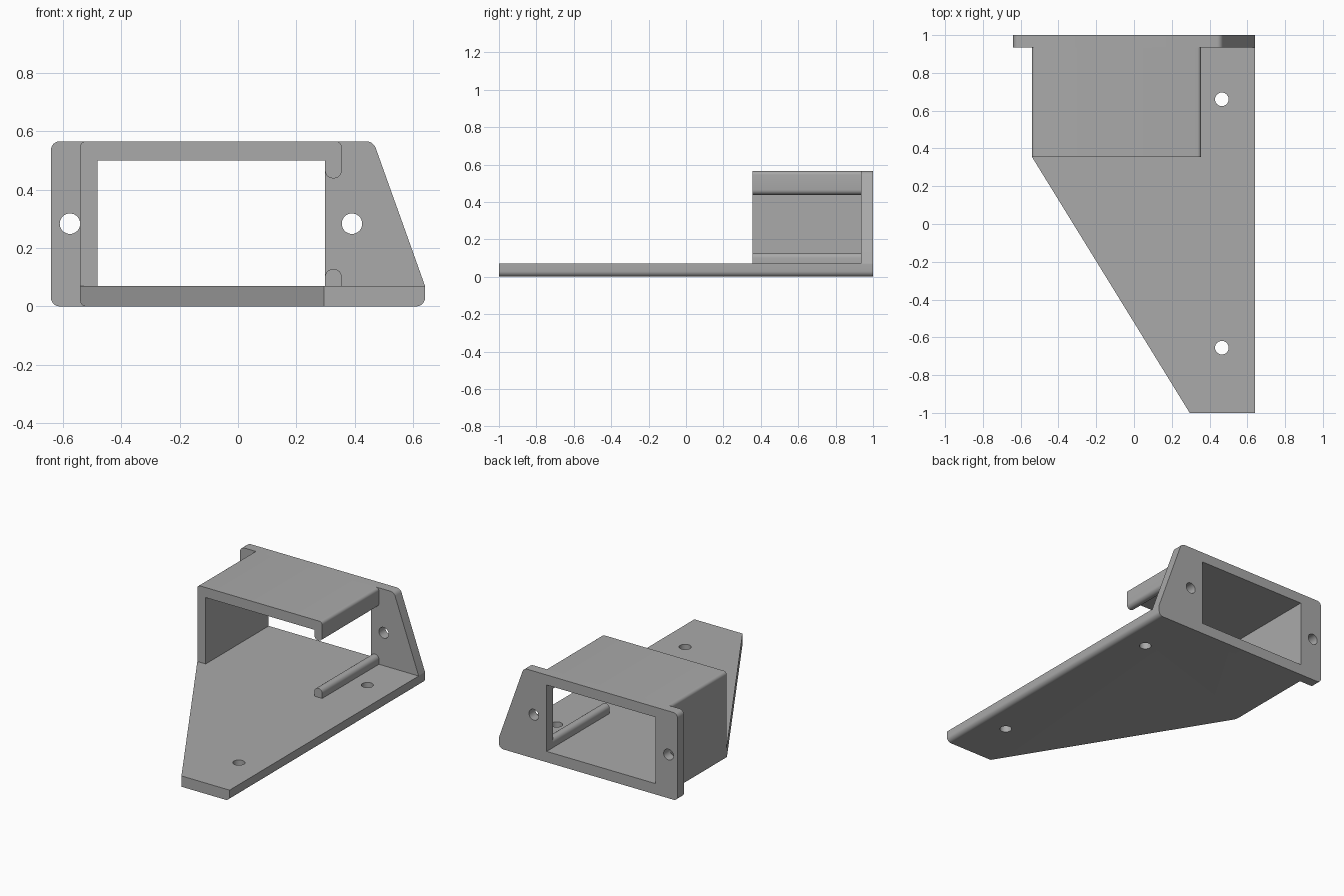
import bpy
import bmesh
import math
from mathutils import Vector

if "Cube" in bpy.data.objects:
    bpy.data.objects.remove(bpy.data.objects["Cube"], do_unlink=True)

grey = bpy.data.materials.new("plain grey")
grey.use_nodes = True
grey.diffuse_color = (0.4, 0.4, 0.4, 1)
grey.node_tree.nodes["Principled BSDF"].inputs["Base Color"].default_value = (0.4, 0.4, 0.4, 1)

# Shared dimensions
WALL = 0.07          # base thickness
TOP = 0.565          # overall height
BACK, FLANGE_Y = 1.0, 0.935
SLEEVE_Y = 0.355     # front of the sleeve
LEFT, IN_LEFT = -0.54, -0.48
IN_RIGHT, LIP = 0.298, 0.355
IN_TOP = 0.5
EDGE = 0.64          # half width


def rounded(points, steps=6):
    """Replace each (u, v, radius) corner with an arc."""
    out = []
    for i, (u, v, r) in enumerate(points):
        p = Vector((u, v))
        if r == 0:
            out.append(p)
            continue
        a = (Vector(points[i - 1][:2]) - p).normalized()
        b = (Vector(points[(i + 1) % len(points)][:2]) - p).normalized()
        half = a.angle(b) / 2
        centre = p + (a + b).normalized() * (r / math.sin(half))
        start = p + a * (r / math.tan(half)) - centre
        end = p + b * (r / math.tan(half)) - centre
        sweep = start.angle(end)
        for k in range(steps + 1):
            t = k / steps
            out.append(centre + (start * math.sin((1 - t) * sweep)
                                 + end * math.sin(t * sweep)) / math.sin(sweep))
    return out


def prism(name, points, lo, hi, axis="Y"):
    """Extrude a profile along Y (profile in XZ) or Z (profile in XY)."""
    bm = bmesh.new()
    place = (lambda p: (p.x, lo, p.y)) if axis == "Y" else (lambda p: (p.x, p.y, lo))
    face = bm.faces.new([bm.verts.new(place(p)) for p in rounded(points)])
    moved = bmesh.ops.extrude_face_region(bm, geom=[face])["geom"]
    shift = Vector((0, hi - lo, 0)) if axis == "Y" else Vector((0, 0, hi - lo))
    bmesh.ops.translate(bm, vec=shift, verts=[g for g in moved if isinstance(g, bmesh.types.BMVert)])
    bmesh.ops.recalc_face_normals(bm, faces=bm.faces)
    mesh = bpy.data.meshes.new(name)
    bm.to_mesh(mesh)
    bm.free()
    mesh.materials.append(grey)
    obj = bpy.data.objects.new(name, mesh)
    bpy.context.collection.objects.link(obj)
    return obj


def box(x0, z0, x1, z1, r=0):
    return [(x0, z0, r), (x1, z0, r), (x1, z1, r), (x0, z1, r)]


def circle(u, v, r, n=32):
    return [(u + r * math.cos(math.tau * k / n), v + r * math.sin(math.tau * k / n), 0)
            for k in range(n)]


def activate(obj):
    bpy.ops.object.select_all(action="DESELECT")
    obj.select_set(True)
    bpy.context.view_layer.objects.active = obj


def cut(obj, cutter):
    cutter.hide_render = True
    mod = obj.modifiers.new("cut", "BOOLEAN")
    mod.operation, mod.solver, mod.object = "DIFFERENCE", "EXACT", cutter
    activate(obj)
    bpy.ops.object.modifier_apply(modifier=mod.name)
    bpy.data.objects.remove(cutter, do_unlink=True)


# Base plate with rounded lower edges, a diagonal side and two screw holes
base = prism("base_plate", [(LEFT, 0, 0.02), (EDGE, 0, 0.03), (EDGE, WALL, 0), (LEFT, WALL, 0)],
             -1, FLANGE_Y)
a, b = Vector((LEFT, SLEEVE_Y)), Vector((0.295, -1))
p, q = a + (a - b) * 0.2, b + (b - a) * 0.2
cut(base, prism("corner_cutter", [(p.x, p.y, 0), (q.x, q.y, 0), (-1, q.y, 0), (-1, p.y, 0)],
                -0.2, 0.3, "Z"))
for y in (0.66, -0.655):
    cut(base, prism("hole_cutter", circle(0.465, y, 0.036), -0.2, 0.3, "Z"))

# Back flange with sleeve opening and two screw holes
flange = prism("back_flange", [(-EDGE, 0, 0.03), (EDGE, 0, 0.03), (EDGE, WALL, 0.02),
                               (0.463, TOP, 0.035), (-EDGE, TOP, 0.03)], FLANGE_Y, BACK)
cut(flange, prism("opening_cutter", box(IN_LEFT, WALL, IN_RIGHT, IN_TOP), 0.8, 1.2))
for x in (-0.575, 0.39):
    cut(flange, prism("hole_cutter", circle(x, 0.283, 0.035), 0.8, 1.2))

# Sleeve: left wall, roof and hanging lip as one profile
sleeve = prism("sleeve", [(LEFT, WALL, 0), (IN_LEFT, WALL, 0), (IN_LEFT, IN_TOP, 0),
                          (IN_RIGHT, IN_TOP, 0), (IN_RIGHT, 0.438, 0.027), (LIP, 0.438, 0.027),
                          (LIP, TOP, 0.02), (LEFT, TOP, 0.02)], SLEEVE_Y, FLANGE_Y)

# Lower retaining rib with a rounded top
rib = prism("lower_rib", [(IN_RIGHT, WALL, 0), (LIP, WALL, 0), (LIP, 0.128, 0.027),
                          (IN_RIGHT, 0.128, 0.027)], SLEEVE_Y, FLANGE_Y)

for obj in (base, flange, sleeve, rib):
    activate(obj)
    bpy.ops.object.shade_smooth_by_angle(angle=math.radians(30))
